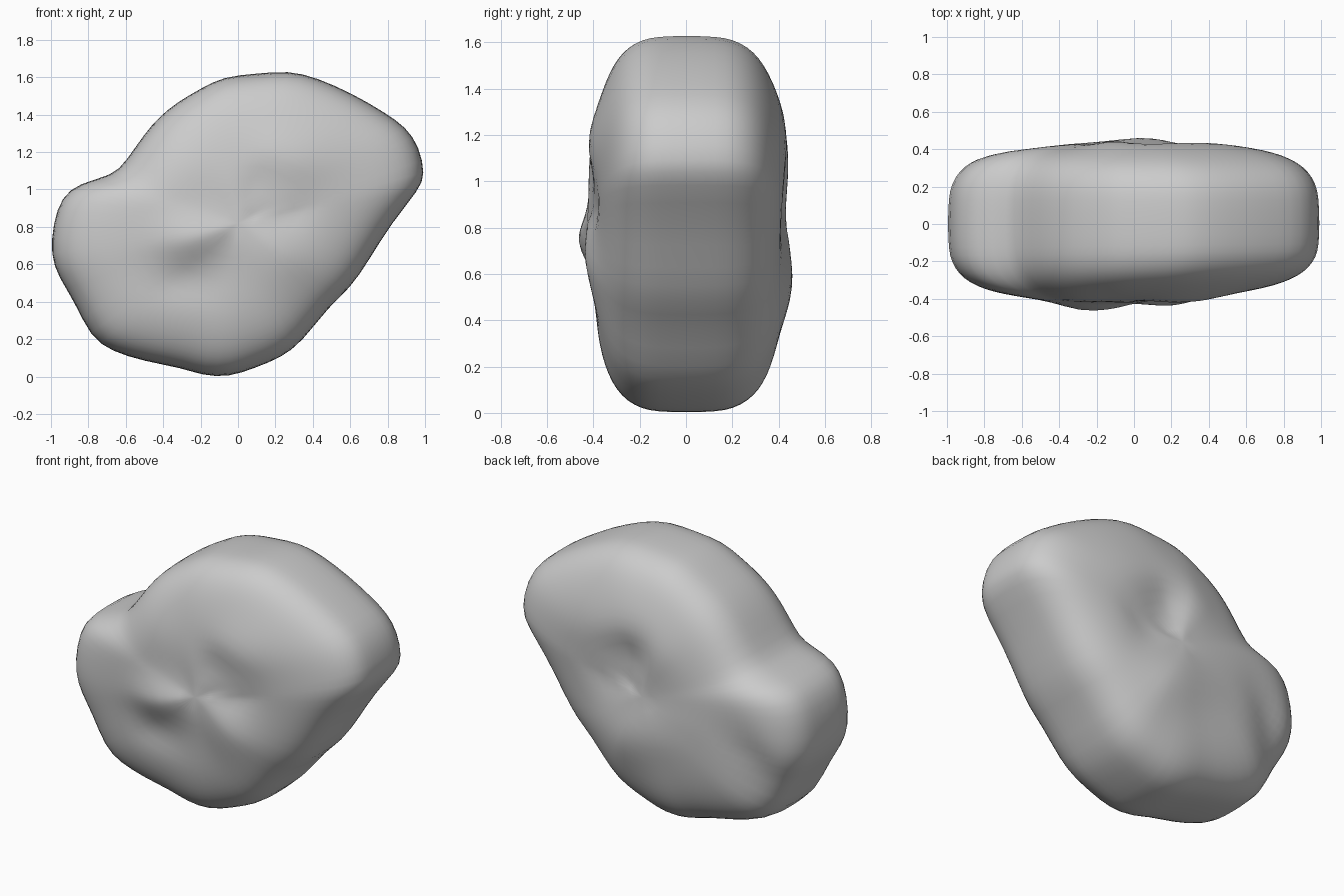
import bpy, bmesh
from math import exp, cos, sin, radians

if "Cube" in bpy.data.objects:
    bpy.data.objects.remove(bpy.data.objects["Cube"])

# Front silhouette of the boulder (x, z), counter-clockwise from the lowest point
OUTLINE = [(-.05, -.005), (.09, .045), (.23, .1), (.34, .18), (.49, .38), (.6, .47), (.7, .62),
           (.82, .82), (.97, 1.0), (1.003, 1.08), (.97, 1.23), (.9, 1.335), (.78, 1.415),
           (.62, 1.51), (.42, 1.6), (.27, 1.637), (.1, 1.62), (-.08, 1.605), (-.2, 1.54),
           (-.33, 1.465), (-.42, 1.39), (-.5, 1.3), (-.6, 1.15), (-.67, 1.075), (-.85, 1.035),
           (-.945, .96), (-.99, .82), (-1.004, .65), (-.96, .53), (-.88, .41), (-.79, .21),
           (-.68, .135), (-.5, .08), (-.3, .045), (-.19, .005)]
CX, CZ = 0.0, 0.82
RINGS = [1.0, .996, .98, .94, .88, .8, .7, .58, .45, .3, .15]
POWER = 3.8

# Bumps and hollows: x, z, height, long radius, short radius, tilt in degrees
FRONT = [(-.23, .74, .075, .17, .12, 0), (.25, 1.15, .05, .3, .18, 20),
         (.22, .66, .05, .22, .16, -45), (.18, .96, -.06, .2, .07, -50),
         (-.27, .53, -.04, .2, .1, 0), (-.35, 1.1, .03, .25, .2, 50)]
BACK = [(.15, .97, -.075, .22, .09, -50), (.35, 1.2, .03, .3, .2, 0),
        (.05, .56, .045, .3, .15, -30), (-.05, 1.15, .035, .2, .15, 50),
        (-.72, .55, -.06, .25, .1, 60)]


def thickness(x, z, front):
    """Depth of the front or back face at a point of the silhouette."""
    h = .405 - .05 * max(x, 0) if front else .425
    h *= 1 - .06 * ((z - CZ) / .8) ** 2
    for bx, bz, height, a, b, tilt in (FRONT if front else BACK):
        c, s = cos(radians(tilt)), sin(radians(tilt))
        u = ((x - bx) * c + (z - bz) * s) / a
        v = ((z - bz) * c - (x - bx) * s) / b
        h += height * exp(-u * u - v * v)
    return h


# Rounded boulder: shrinking rings from the rim towards each face centre
bm = bmesh.new()


def point(ox, oz, r, front):
    x, z = CX + (ox - CX) * r, CZ + (oz - CZ) * r
    y = thickness(x, z, front) * (1 - r ** POWER) ** (1 / POWER)
    return bm.verts.new((x, -y if front else y, z))


n = len(OUTLINE)
rim = [point(x, z, 1.0, True) for x, z in OUTLINE]
for front in (True, False):
    prev = rim
    for r in RINGS[1:]:
        ring = [point(x, z, r, front) for x, z in OUTLINE]
        for i in range(n):
            j = (i + 1) % n
            bm.faces.new((prev[i], prev[j], ring[j], ring[i]))
        prev = ring
    centre = point(CX, CZ, 0.0, front)
    for i in range(n):
        bm.faces.new((prev[i], prev[(i + 1) % n], centre))

bmesh.ops.recalc_face_normals(bm, faces=bm.faces)
mesh = bpy.data.meshes.new("boulder")
bm.to_mesh(mesh)
bm.free()
mesh.shade_smooth()
boulder = bpy.data.objects.new("boulder", mesh)
bpy.context.collection.objects.link(boulder)

# Soften the surface
sub = boulder.modifiers.new("soften", 'SUBSURF')
sub.levels = sub.render_levels = 1
